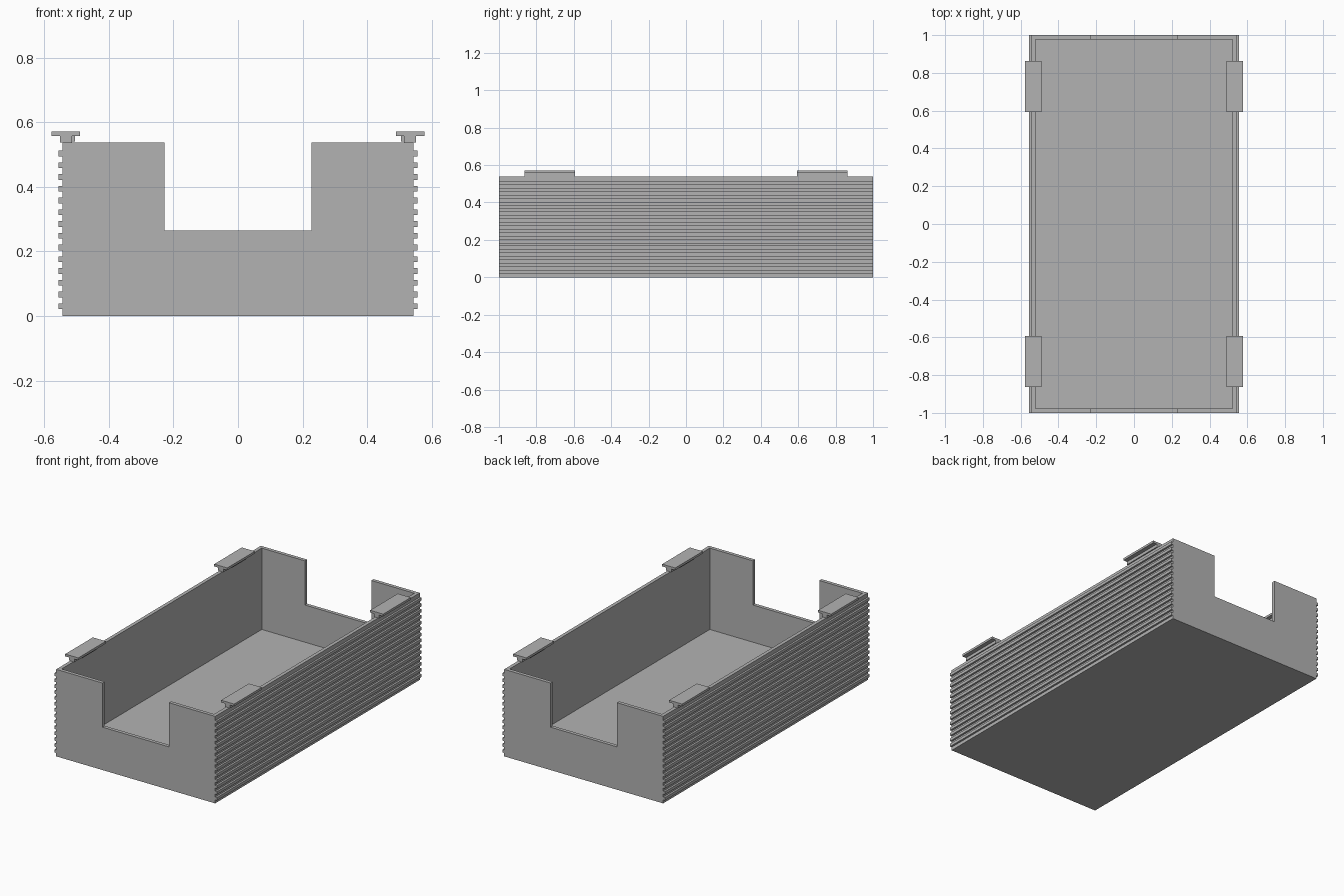
import bpy
import bmesh
from mathutils import Vector

cube = bpy.data.objects.get("Cube")
if cube:
    bpy.data.objects.remove(cube, do_unlink=True)

# Overall dimensions
HALF_W, HALF_L, HEIGHT = 0.544, 1.0, 0.538
WALL, FLOOR = 0.022, 0.035
NOTCH_HALF, NOTCH_Z = 0.227, 0.265
RIB_COUNT, RIB_START, RIB_STEP, RIB_H, RIB_OUT = 14, 0.021, 0.0364, 0.018, 0.012

grey = bpy.data.materials.new("plain grey")
grey.use_nodes = True
colour = (0.45, 0.45, 0.45, 1)
grey.diffuse_color = colour
grey.node_tree.nodes["Principled BSDF"].inputs["Base Color"].default_value = colour


def finish(name, bm):
    bmesh.ops.recalc_face_normals(bm, faces=bm.faces)
    mesh = bpy.data.meshes.new(name)
    bm.to_mesh(mesh)
    bm.free()
    mesh.materials.append(grey)
    obj = bpy.data.objects.new(name, mesh)
    bpy.context.collection.objects.link(obj)
    return obj


def box(name, x, y, z):
    """Box from (min, max) ranges on each axis."""
    bm = bmesh.new()
    bmesh.ops.create_cube(bm, size=1)
    for v in bm.verts:
        v.co = Vector(sum(r) / 2 + c * (r[1] - r[0]) for r, c in zip((x, y, z), v.co))
    return finish(name, bm)


def extrude_y(name, profile, y0, y1):
    """Extrude an (x, z) outline along y."""
    bm = bmesh.new()
    face = bm.faces.new([bm.verts.new((x, y0, z)) for x, z in profile])
    new = bmesh.ops.extrude_face_region(bm, geom=[face])["geom"]
    bmesh.ops.translate(bm, vec=(0, y1 - y0, 0),
                        verts=[g for g in new if isinstance(g, bmesh.types.BMVert)])
    return finish(name, bm)


def span(side, a, b):
    return tuple(sorted((side * a, side * b)))


# Floor
inner_l, inner_w = HALF_L - WALL, HALF_W - WALL
box("floor", (-inner_w, inner_w), (-inner_l, inner_l), (0, FLOOR))

# End walls with a wide notch
half = [(HALF_W, 0), (HALF_W, HEIGHT), (NOTCH_HALF, HEIGHT), (NOTCH_HALF, NOTCH_Z)]
outline = half + [(-x, z) for x, z in reversed(half)]
for end, side in (("front", -1), ("back", 1)):
    extrude_y(end + "_wall", outline, *span(side, inner_l, HALF_L))

for label, side in (("left", 1), ("right", -1)):
    # Side wall
    box(label + "_wall", span(side, inner_w, HALF_W), (-inner_l, inner_l), (0, HEIGHT))

    # Horizontal ribs stacked up the outside
    rib = box(label + "_ribs", span(side, HALF_W, HALF_W + RIB_OUT),
              (-HALF_L, HALF_L), (RIB_START, RIB_START + RIB_H))
    array = rib.modifiers.new("stack", 'ARRAY')
    array.count = RIB_COUNT
    array.use_relative_offset = False
    array.use_constant_offset = True
    array.constant_offset_displace = (0, 0, RIB_STEP)

    # Rim clips: flat cap on a narrow stem with a small inner lug
    for end, s in (("front", -1), ("back", 1)):
        name = end + "_" + label + "_clip_"
        box(name + "cap", span(side, 0.489, 0.578), span(s, 0.593, 0.863), (0.557, 0.571))
        box(name + "stem", span(side, 0.514, 0.551), span(s, 0.593, 0.863), (HEIGHT, 0.557))
        box(name + "lug", span(side, 0.505, 0.514), span(s, 0.66, 0.8), (0.541, 0.557))
